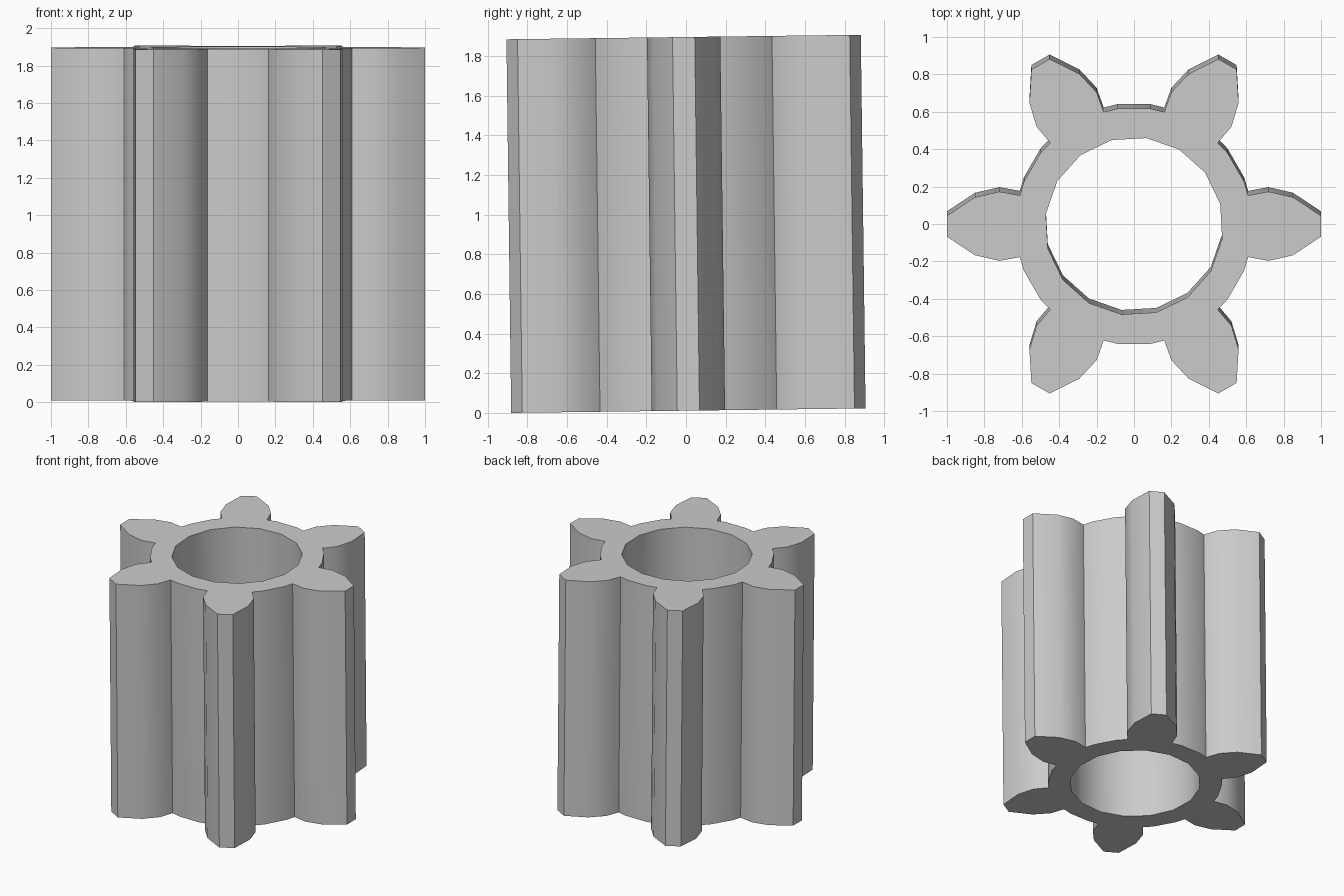
import bpy, bmesh, math
from mathutils import Matrix, Vector

if "Cube" in bpy.data.objects:
    bpy.data.objects.remove(bpy.data.objects["Cube"])

TEETH, HEIGHT, BORE_RADIUS, BORE_SIDES = 6, 1.885, 0.476, 16
TILT = 0.0127

# Outline of one tooth (pointing along +x) plus the hub arc that follows it
tooth = [(0.61, -0.165), (0.72, -0.185), (0.85, -0.155), (1.0, -0.056),
         (1.0, 0.056), (0.85, 0.155), (0.72, 0.185), (0.61, 0.165)]
hub_arc = [(0.635 * math.cos(math.radians(a)), 0.635 * math.sin(math.radians(a)))
           for a in (22, 38)]

outline = []
for i in range(TEETH):
    turn = Matrix.Rotation(2 * math.pi * i / TEETH, 3, 'Z')
    outline += [turn @ Vector((x, y, 0)) for x, y in tooth + hub_arc]

bore = []
for i in range(BORE_SIDES):
    a = math.radians(14.5) + 2 * math.pi * i / BORE_SIDES
    bore.append(Vector((BORE_RADIUS * math.cos(a), BORE_RADIUS * math.sin(a), 0)))

# Fill between the outline and the bore, then extrude to full height
bm = bmesh.new()
edges = []
for loop in (outline, bore):
    vs = [bm.verts.new(p - Vector((0, 0, HEIGHT / 2))) for p in loop]
    edges += [bm.edges.new((vs[i - 1], vs[i])) for i in range(len(vs))]
bmesh.ops.triangle_fill(bm, edges=edges, use_beauty=True)
ext = bmesh.ops.extrude_face_region(bm, geom=bm.faces[:], use_keep_orig=True)
top = [g for g in ext["geom"] if isinstance(g, bmesh.types.BMVert)]
bmesh.ops.translate(bm, verts=top, vec=(0, 0, HEIGHT))
bmesh.ops.recalc_face_normals(bm, faces=bm.faces[:])

# Lean slightly towards the front and stand on the ground
bmesh.ops.rotate(bm, verts=bm.verts[:], cent=(0, 0, 0),
                 matrix=Matrix.Rotation(TILT, 3, 'X'))
low = min(v.co.z for v in bm.verts)
bmesh.ops.translate(bm, verts=bm.verts[:], vec=(0, 0, -low))

mesh = bpy.data.meshes.new("pinion_gear")
bm.to_mesh(mesh)
bm.free()
gear = bpy.data.objects.new("pinion_gear", mesh)
bpy.context.collection.objects.link(gear)

# Plain grey
grey = bpy.data.materials.new("grey")
grey.use_nodes = True
color = (0.6, 0.6, 0.6, 1)
grey.diffuse_color = color
grey.node_tree.nodes["Principled BSDF"].inputs["Base Color"].default_value = color
mesh.materials.append(grey)

# Smooth curved flanks, keep corners sharp
bpy.ops.object.select_all(action='DESELECT')
gear.select_set(True)
bpy.context.view_layer.objects.active = gear
bpy.ops.object.shade_smooth_by_angle(angle=math.radians(30))
